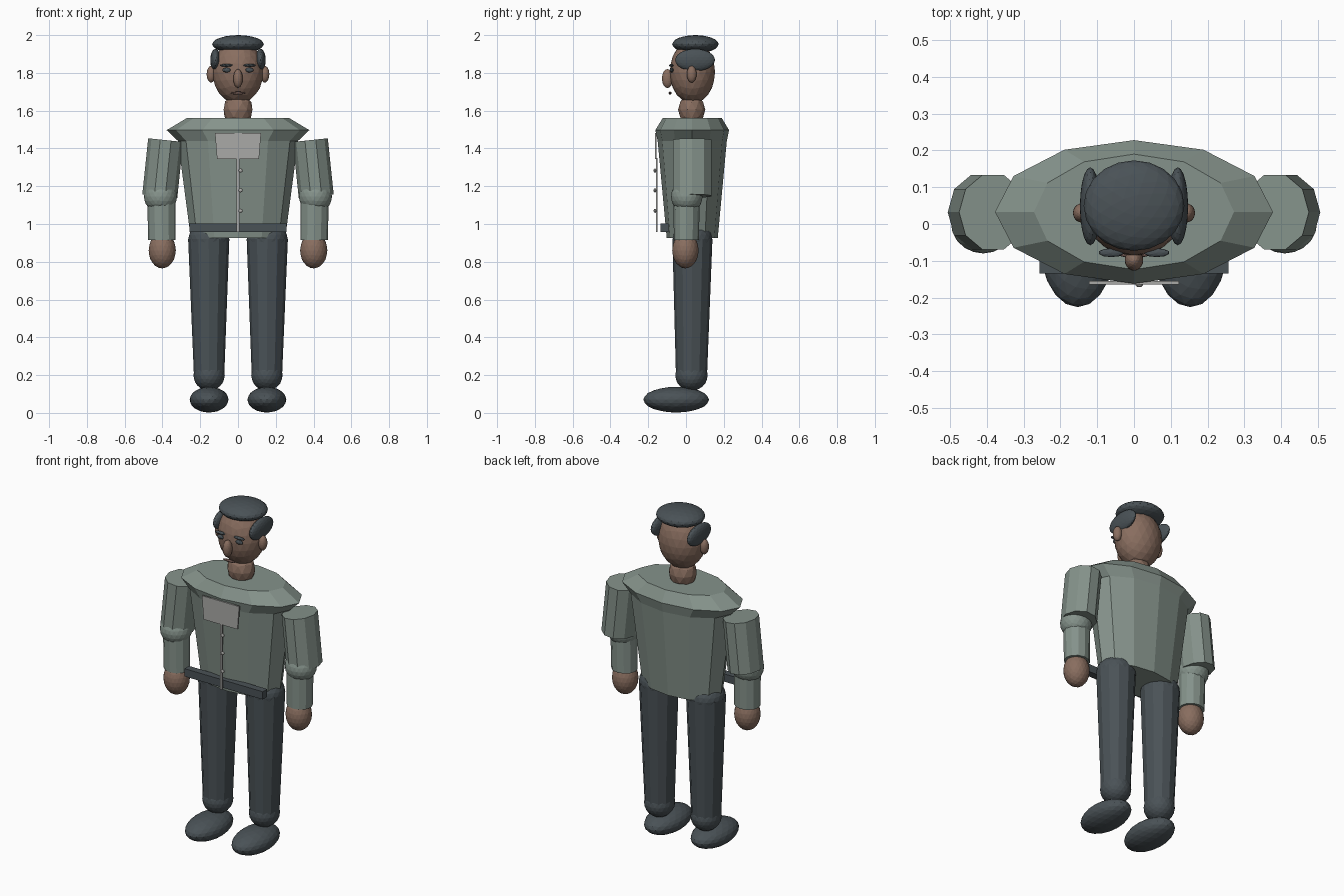
import bpy, bmesh, math
from mathutils import Vector, Matrix

if "Cube" in bpy.data.objects:
    bpy.data.objects.remove(bpy.data.objects["Cube"])


def material(name, rgb):
    m = bpy.data.materials.new(name)
    m.diffuse_color = (*rgb, 1)
    m.use_nodes = True
    m.node_tree.nodes["Principled BSDF"].inputs["Base Color"].default_value = m.diffuse_color
    return m


JACKET = material("sage_cloth", (0.235, 0.290, 0.258))
DARK = material("charcoal", (0.068, 0.084, 0.094))
SKIN = material("skin", (0.250, 0.155, 0.115))
LIGHT = material("pale_grey", (0.40, 0.40, 0.385))
LIP = material("lip_brown", (0.15, 0.09, 0.075))


def finish(bm, name, mat):
    bmesh.ops.recalc_face_normals(bm, faces=bm.faces[:])
    me = bpy.data.meshes.new(name)
    bm.to_mesh(me)
    bm.free()
    me.materials.append(mat)
    ob = bpy.data.objects.new(name, me)
    bpy.context.collection.objects.link(ob)
    return ob


def ball(name, mat, c, r, sub=3):
    bm = bmesh.new()
    bmesh.ops.create_icosphere(bm, subdivisions=sub, radius=1)
    bmesh.ops.scale(bm, vec=r, verts=bm.verts)
    bmesh.ops.translate(bm, vec=c, verts=bm.verts)
    return finish(bm, name, mat)


def box(name, mat, lo, hi):
    bm = bmesh.new()
    bmesh.ops.create_cube(bm, size=1)
    lo, hi = Vector(lo), Vector(hi)
    bmesh.ops.scale(bm, vec=hi - lo, verts=bm.verts)
    bmesh.ops.translate(bm, vec=(lo + hi) / 2, verts=bm.verts)
    return finish(bm, name, mat)


def loft(name, mat, rings, sides=12):
    """Rings of (centre, rx, ry, tilt about y), joined and capped."""
    bm = bmesh.new()
    loops = []
    for c, rx, ry, tilt in rings:
        rot = Matrix.Rotation(tilt, 3, 'Y')
        loops.append([bm.verts.new(Vector(c) + rot @ Vector(
            (rx * math.cos(math.tau * i / sides), ry * math.sin(math.tau * i / sides), 0)))
            for i in range(sides)])
    for a, b in zip(loops, loops[1:]):
        for i in range(sides):
            j = (i + 1) % sides
            bm.faces.new((a[i], a[j], b[j], b[i]))
    bm.faces.new(loops[0])
    bm.faces.new(loops[-1])
    return finish(bm, name, mat)


# Jacket body with sloped shoulders
loft("jacket_body", JACKET, [
    ((0, 0.033, 0.925), 0.25, 0.135, 0),
    ((0, 0.033, 1.44), 0.318, 0.183, 0),
    ((0, 0.033, 1.497), 0.378, 0.195, 0),
    ((0, 0.033, 1.56), 0.272, 0.157, 0)])

# Belt, chest panel, front strip and buttons
box("belt", DARK, (-0.257, -0.135, 0.957), (0.257, -0.093, 1.003))
panel = box("chest_panel", LIGHT, (-0.122, -0.164, 1.345), (0.122, -0.155, 1.483))
for v in panel.data.vertices:
    if v.co.z < 1.4:
        v.co.x *= 0.91
box("front_strip", LIGHT, (-0.007, -0.160, 0.957), (0.007, -0.151, 1.35))
for z in (1.07, 1.178, 1.283):
    ball("button", LIGHT, (0.014, -0.164, z), (0.011, 0.008, 0.011), 2)

# Limbs, one of each per side
for s, side in ((-1, "left"), (1, "right")):
    tilt = -s * math.radians(6)
    loft(side + "_upper_arm", JACKET, [
        ((s * 0.414, 0.032, 1.148), 0.093, 0.107, tilt),
        ((s * 0.383, 0.032, 1.444), 0.093, 0.107, tilt)], 10)
    ball(side + "_elbow", JACKET, (s * 0.41, 0.004, 1.145), (0.088, 0.084, 0.084))
    loft(side + "_forearm", JACKET, [
        ((s * 0.403, 0.002, 0.915), 0.073, 0.066, 0),
        ((s * 0.405, 0.003, 1.14), 0.075, 0.070, 0)], 12)
    ball(side + "_hand", SKIN, (s * 0.401, -0.003, 0.86), (0.072, 0.070, 0.095))
    loft(side + "_leg", DARK, [
        ((s * 0.153, 0.029, 0.19), 0.080, 0.082, 0),
        ((s * 0.155, 0.034, 0.92), 0.109, 0.106, 0)], 12)
    ball(side + "_hip", DARK, (s * 0.155, 0.034, 0.92), (0.108, 0.105, 0.09))
    ball(side + "_ankle", DARK, (s * 0.153, 0.029, 0.20), (0.083, 0.086, 0.083))
    ball(side + "_shoe", DARK, (s * 0.153, -0.052, 0.070), (0.103, 0.174, 0.068))

    # Paired head details
    ball(side + "_ear", SKIN, (s * 0.142, 0.030, 1.793), (0.024, 0.026, 0.044))
    ball(side + "_side_hair", DARK, (s * 0.119, 0.048, 1.868), (0.028, 0.106, 0.059))
    ball(side + "_eye", DARK, (s * 0.06, -0.075, 1.815), (0.024, 0.010, 0.013), 2)
    ball(side + "_eyebrow", DARK, (s * 0.062, -0.078, 1.840), (0.035, 0.012, 0.008), 2)

# Neck and head
ball("neck", SKIN, (0, 0.03, 1.605), (0.080, 0.072, 0.085), 2)
ball("head", SKIN, (0, 0.034, 1.805), (0.135, 0.120, 0.168))
ball("nose", SKIN, (0, -0.098, 1.77), (0.025, 0.029, 0.050))
ball("mouth", LIP, (0, -0.084, 1.693), (0.042, 0.008, 0.008), 2)
ball("top_hair", DARK, (0, 0.050, 1.952), (0.137, 0.123, 0.048))
